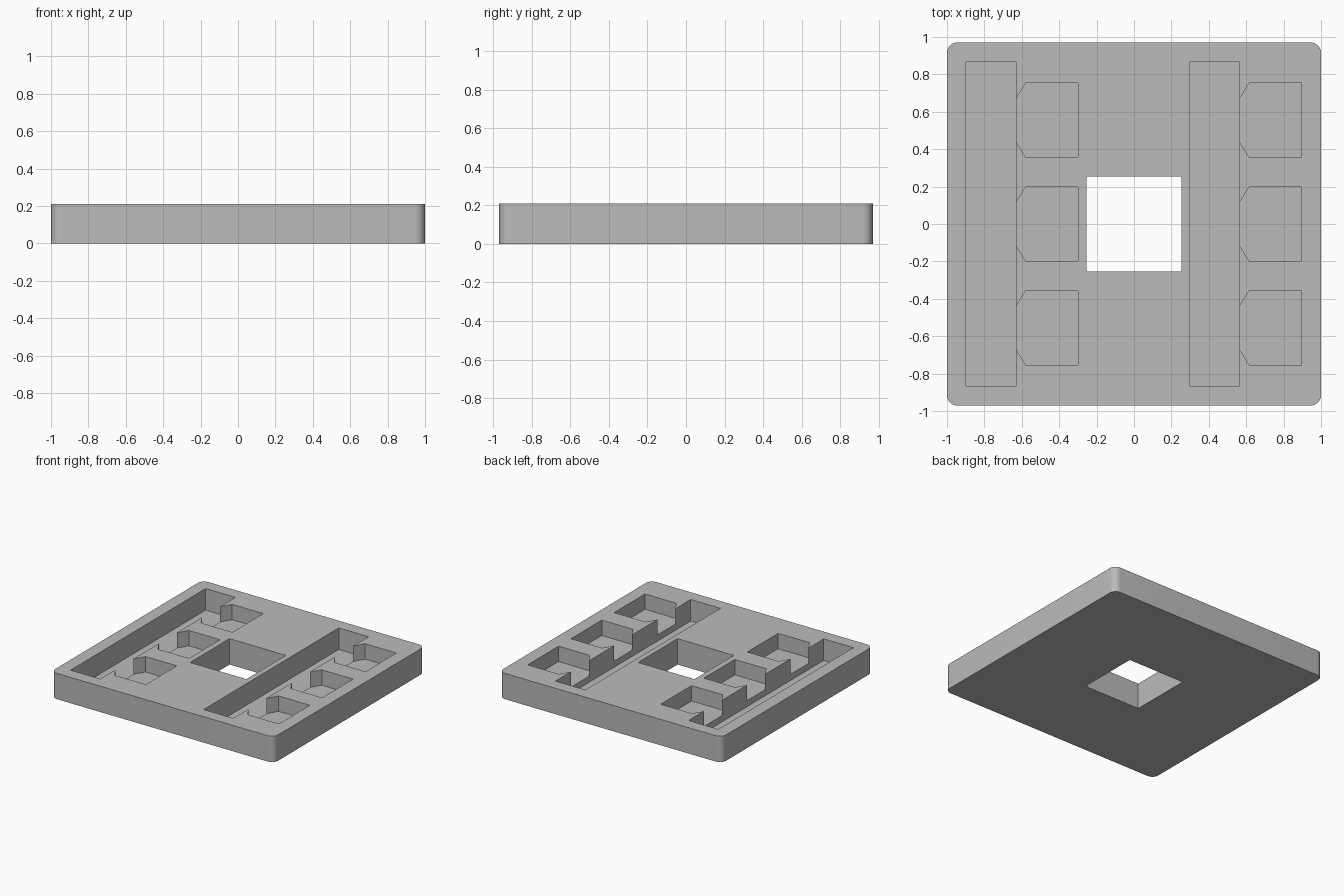
import bpy
import bmesh
from math import cos, sin, pi

if "Cube" in bpy.data.objects:
    bpy.data.objects.remove(bpy.data.objects["Cube"], do_unlink=True)

HALF_X, HALF_Y, HEIGHT = 1.0, 0.97, 0.21
CORNER = 0.055
CHANNEL_FLOOR, POCKET_FLOOR = 0.035, 0.085

grey = bpy.data.materials.new("plain grey")
grey.use_nodes = True
colour = (0.5, 0.5, 0.5, 1)
grey.diffuse_color = colour
grey.node_tree.nodes["Principled BSDF"].inputs["Base Color"].default_value = colour


def prism(name, outline, low, high):
    """Extrude a flat outline between two heights."""
    bm = bmesh.new()
    base = bm.faces.new([bm.verts.new((x, y, low)) for x, y in outline])
    top = bmesh.ops.extrude_face_region(bm, geom=[base])["geom"]
    verts = [v for v in top if isinstance(v, bmesh.types.BMVert)]
    bmesh.ops.translate(bm, vec=(0, 0, high - low), verts=verts)
    bmesh.ops.recalc_face_normals(bm, faces=bm.faces)
    mesh = bpy.data.meshes.new(name)
    bm.to_mesh(mesh)
    bm.free()
    mesh.materials.append(grey)
    obj = bpy.data.objects.new(name, mesh)
    bpy.context.collection.objects.link(obj)
    return obj


def rectangle(x0, x1, y0, y1):
    return [(x0, y0), (x1, y0), (x1, y1), (x0, y1)]


def rounded_rectangle(hx, hy, r, steps=8):
    points = []
    for k, (sx, sy) in enumerate([(1, 1), (-1, 1), (-1, -1), (1, -1)]):
        for i in range(steps + 1):
            a = (k + i / steps) * pi / 2
            points.append((sx * (hx - r) + r * cos(a), sy * (hy - r) + r * sin(a)))
    return points


def cut(target, cutter):
    """Subtract the cutter and discard it."""
    mod = target.modifiers.new("cut", "BOOLEAN")
    mod.operation = "DIFFERENCE"
    mod.solver = "EXACT"
    mod.object = cutter
    bpy.context.view_layer.objects.active = target
    bpy.ops.object.modifier_apply(modifier=mod.name)
    bpy.data.objects.remove(cutter, do_unlink=True)


# Rounded slab
tray = prism("tray", rounded_rectangle(HALF_X, HALF_Y, CORNER), 0, HEIGHT)
above = HEIGHT + 0.1

# Square through-hole in the middle
cut(tray, prism("hole_cutter", rectangle(-0.253, 0.253, -0.253, 0.253), -0.1, above))

# Two long channels, each with three shallower pockets opening into it
for edge in (-0.63, 0.565):
    cut(tray, prism("channel_cutter", rectangle(edge - 0.267, edge, -0.867, 0.867),
                    CHANNEL_FLOOR, above))
    for y in (-0.555, 0, 0.555):
        half, mouth = 0.198, 0.115
        outline = [(edge - 0.05, y - mouth), (edge, y - mouth), (edge + 0.05, y - half),
                   (edge + 0.33, y - half), (edge + 0.33, y + half),
                   (edge + 0.05, y + half), (edge, y + mouth), (edge - 0.05, y + mouth)]
        cut(tray, prism("pocket_cutter", outline, POCKET_FLOOR, above))

# Smooth corners, sharp edges
bpy.ops.object.select_all(action="DESELECT")
tray.select_set(True)
bpy.context.view_layer.objects.active = tray
bpy.ops.object.shade_smooth_by_angle(angle=pi / 6)
